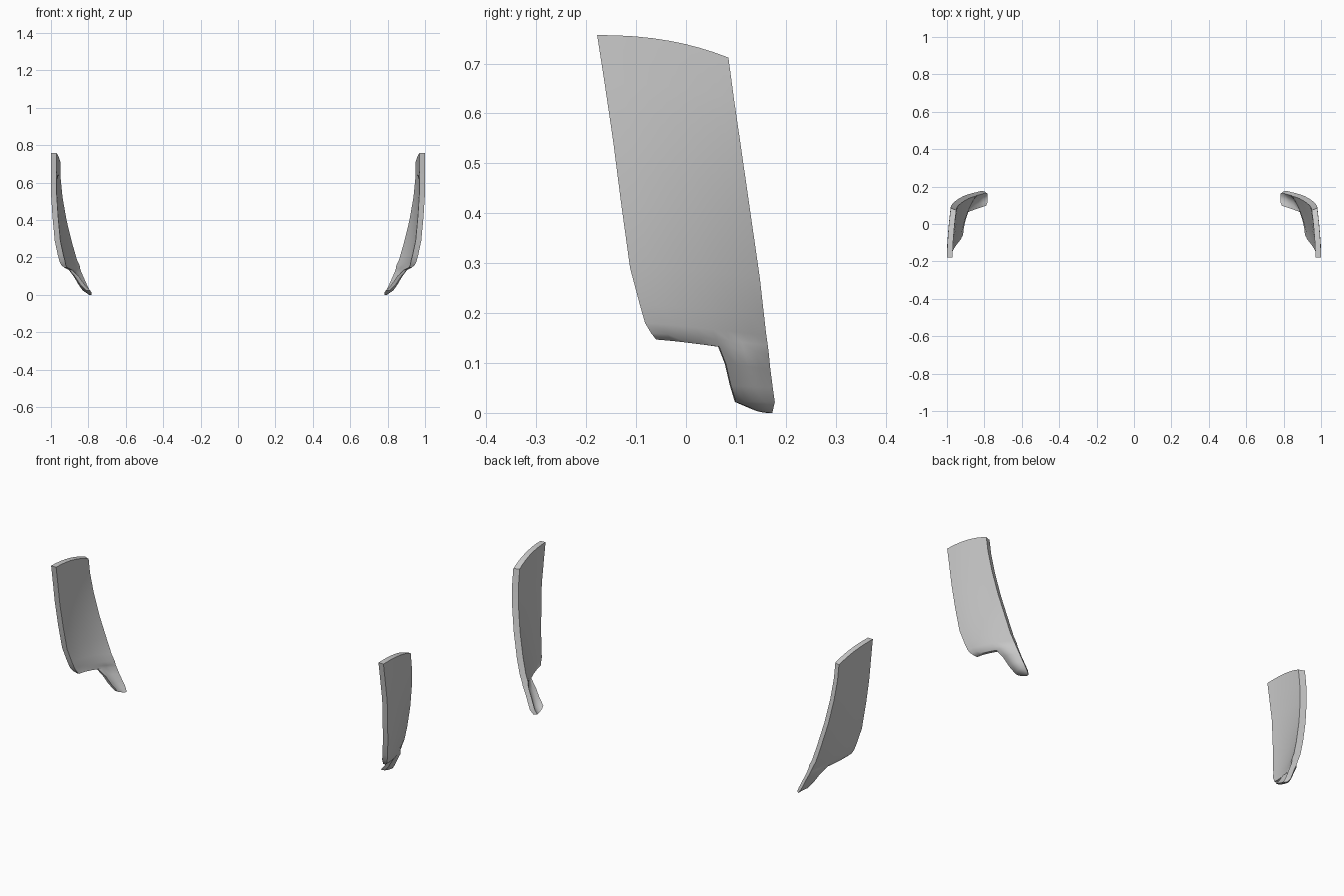
import bpy, bmesh, math

if "Cube" in bpy.data.objects:
    bpy.data.objects.remove(bpy.data.objects["Cube"])

# Rows of the outer skin: front (x, y, z), back (x, y, z), thickness, side bow
BODY = [
    ((1.000, -.178, .757), (.980, .085, .712), .030),
    ((1.000, -.163, .660), (.979, .096, .630), .030),
    ((1.000, -.146, .545), (.968, .112, .520), .030),
    ((.992, -.130, .420), (.946, .130, .395), .030),
    ((.980, -.112, .290), (.915, .148, .270), .030),
    ((.964, -.092, .215), (.892, .157, .190), .030),
    ((.955, -.082, .180), (.876, .161, .155), .030),
    ((.946, -.070, .160), (.868, .164, .135), .025),
    ((.930, -.060, .147), (.860, .166, .118), .016),
]
# Lower tab rows: notch side, bulged middle, rear side
TAB = [
    ((.872, .080, .098), (.845, .169, .088), .022),
    ((.843, .090, .055), (.828, .174, .050), .022),
    ((.812, .100, .022), (.815, .178, .022), .022),
    ((.797, .120, .014), (.797, .173, .000), .014),
]
US = [0, .14, .28, .42, .56, .67, .78, .89, 1]
NOTCH = 4


def lerp(a, b, t):
    return a + (b - a) * t


def outer_rows():
    rows = []
    for i, (f, b, th) in enumerate(BODY):
        row = []
        for u in US:
            bow = 2.3 if i < 6 else 1.2
            x = lerp(f[0], b[0], u ** 1.6)
            z = lerp(f[2], b[2], u ** bow)
            # lower lip rolls inwards only ahead of the tab
            if i == len(BODY) - 1 and u > .6:
                x += .012 * math.sin(math.pi * (u - .56) / .44)
            row.append((x, lerp(f[1], b[1], u), z, th if u < .6 else max(th, .024), u))
        rows.append(row)
    for f, b, th in TAB:
        row = [None] * NOTCH
        for u in US[NOTCH:]:
            w = (u - US[NOTCH]) / (1 - US[NOTCH])
            bulge = .016 * math.sin(math.pi * w) if f[2] > .02 else 0
            zs = -.003 * math.sin(math.pi * w) if f[2] < .02 else 0
            row.append((lerp(f[0], b[0], w) + bulge, lerp(f[1], b[1], w),
                        lerp(f[2], b[2], w) + zs, th, u))
        rows.append(row)
    return rows


def build_panel():
    bm = bmesh.new()
    rows = outer_rows()
    outer = [[p and bm.verts.new(p[:3]) for p in r] for r in rows]
    inner = [[p and bm.verts.new((p[0] - p[3], p[1] - .012 * p[4] ** 3, p[2]))
              for p in r] for r in rows]
    # outer and inner skins
    for i in range(len(rows) - 1):
        for j in range(len(US) - 1):
            for g in (outer, inner):
                q = [g[i][j], g[i + 1][j], g[i + 1][j + 1], g[i][j + 1]]
                if all(q):
                    bm.faces.new(q)
    # rim joining the two skins
    twin = {a: b for ro, ri in zip(outer, inner) for a, b in zip(ro, ri) if a}
    edges = [e for e in bm.edges if e.is_boundary and e.verts[0] in twin]
    for a, b in [tuple(e.verts) for e in edges]:
        bm.faces.new((a, b, twin[b], twin[a]))
    bmesh.ops.recalc_face_normals(bm, faces=bm.faces)
    me = bpy.data.meshes.new("side_panels")
    bm.to_mesh(me)
    bm.free()
    ob = bpy.data.objects.new("side_panels", me)
    bpy.context.collection.objects.link(ob)
    return ob


# Right panel, mirrored to the left
panel = build_panel()
bpy.context.view_layer.objects.active = panel
panel.select_set(True)
bpy.ops.object.shade_smooth_by_angle(angle=math.radians(42))
mirror = panel.modifiers.new("mirror", 'MIRROR')
mirror.use_mirror_merge = False
